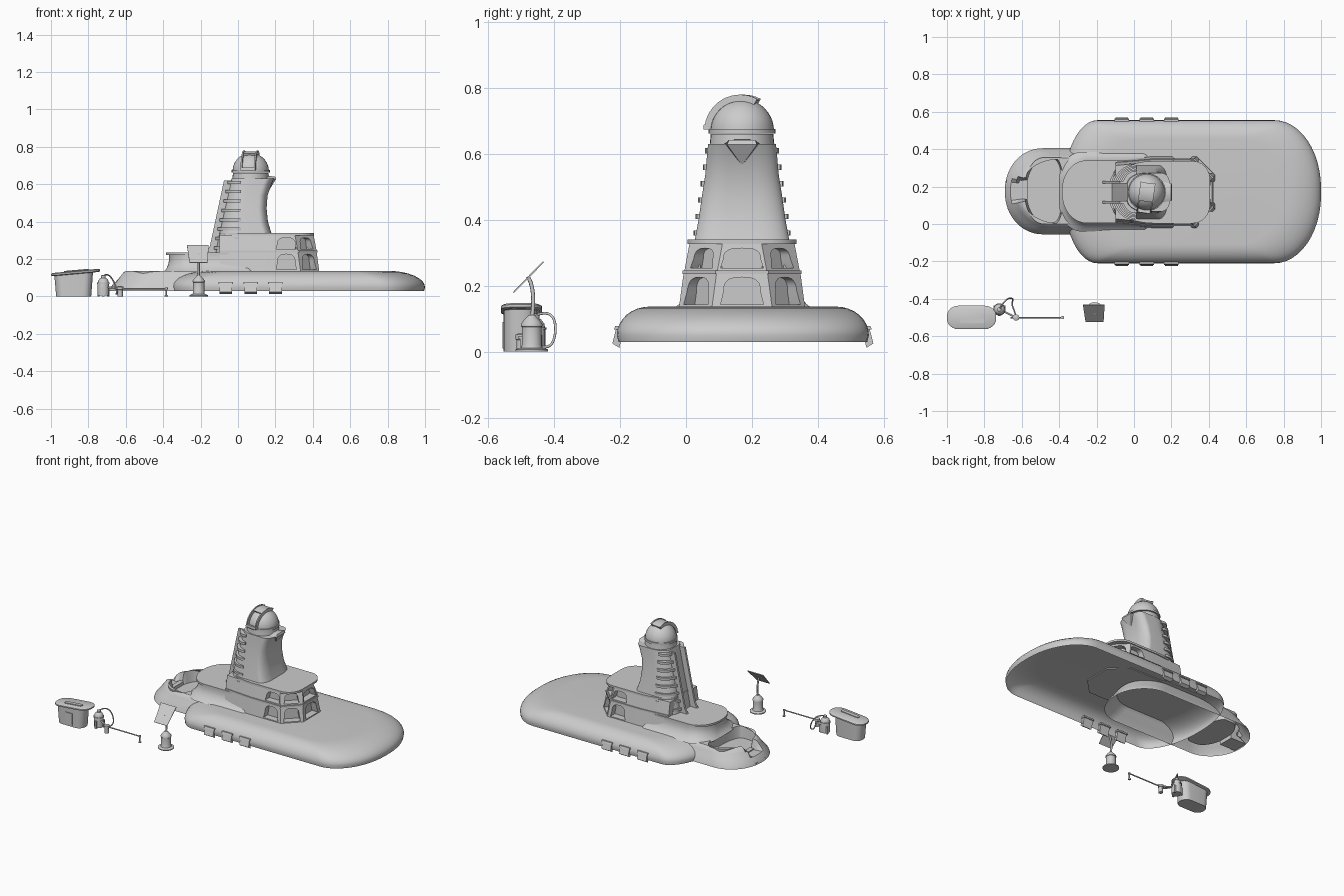
import bpy, bmesh, math
from mathutils import Vector, Matrix

if "Cube" in bpy.data.objects:
    bpy.data.objects.remove(bpy.data.objects["Cube"])

CY = 0.17  # centre line of the main building


def make(name, verts, faces):
    bm = bmesh.new()
    vs = [bm.verts.new(v) for v in verts]
    for f in faces:
        bm.faces.new([vs[i] for i in f])
    bmesh.ops.remove_doubles(bm, verts=bm.verts, dist=1e-5)
    bmesh.ops.recalc_face_normals(bm, faces=bm.faces)
    me = bpy.data.meshes.new(name)
    bm.to_mesh(me)
    bm.free()
    ob = bpy.data.objects.new(name, me)
    bpy.context.collection.objects.link(ob)
    return ob


def loft(name, rings, bottom=True, top=True):
    n = len(rings[0])
    faces = [(k*n+i, k*n+(i+1) % n, (k+1)*n+(i+1) % n, (k+1)*n+i)
             for k in range(len(rings)-1) for i in range(n)]
    if bottom:
        faces.append(tuple(range(n)))
    if top:
        faces.append(tuple(range((len(rings)-1)*n, len(rings)*n)))
    return make(name, [p for r in rings for p in r], faces)


def ring(x0, x1, y0, y1, rl, rr, ry, z, n=12):
    """Rounded rectangle with elliptical corners (rl left, rr right)."""
    pts = []
    for k, (cx, cy, rx) in enumerate([(x1-rr, y1-ry, rr), (x0+rl, y1-ry, rl),
                                      (x0+rl, y0+ry, rl), (x1-rr, y0+ry, rr)]):
        for i in range(n+1):
            a = math.pi/2*(k+i/n)
            pts.append((cx+rx*math.cos(a), cy+ry*math.sin(a), z))
    return pts


def prism(name, pts, z0, z1):
    return loft(name, [[(x, y, z0) for x, y in pts], [(x, y, z1) for x, y in pts]])


def lathe(name, x, y, prof, n=24):
    return loft(name, [[(x+r*math.cos(2*math.pi*i/n), y+r*math.sin(2*math.pi*i/n), z)
                        for i in range(n)] for r, z in prof])


def box(name, x0, x1, y0, y1, z0, z1):
    return prism(name, [(x0, y0), (x1, y0), (x1, y1), (x0, y1)], z0, z1)


def side_prism(name, yz, x0, x1):
    return loft(name, [[(x0, y, z) for y, z in yz], [(x1, y, z) for y, z in yz]])


def tube(name, pts, r):
    cu = bpy.data.curves.new(name, 'CURVE')
    cu.dimensions = '3D'
    cu.bevel_depth, cu.bevel_resolution, cu.use_fill_caps = r, 2, True
    sp = cu.splines.new('NURBS')
    sp.points.add(len(pts)-1)
    for p, c in zip(sp.points, pts):
        p.co = (*c, 1)
    sp.order_u, sp.use_endpoint_u = min(4, len(pts)), True
    ob = bpy.data.objects.new(name, cu)
    bpy.context.collection.objects.link(ob)


# Main rounded base, an open shell underneath
rings = [ring(-.37, .995, -.205, .55, .17, .24, .36, .03)]
for i in range(9):
    a = math.pi/2*i/8
    e, s = .2*(1-math.cos(a)), .1*(1-math.cos(a))
    rings.append(ring(-.375+e, 1-e, -.21+s, .555-s, .18, .25, .365-s, .05+.087*math.sin(a)))
loft("main_base", rings, bottom=False)

# Entrance annex with sunken courtyard and a gap in the rim for the stairs
def gap(r, z=.075):
    return [(x, y, min(h, z) if x < -.5 and abs(y-.18) < .055 else h) for x, y, h in r]

ann = [ring(-.69+d, .3-d, -.055+d*.7, .405-d*.7, .2, .2, .22-d*.7, z, 16)
       for d, z in [(0, .03), (.005, .045), (.03, .075), (.055, .11), (.07, .13), (.085, .137)]]
ann += [ring(-.585, -.375, 0, .355, .1, .05, .17, .137, 16),
        ring(-.575, -.38, .008, .347, .1, .05, .165, .06, 16)]
loft("annex", [gap(r) for r in ann], bottom=False)
for i in range(6):
    box("annex_step", -.685+i*.017, -.57, .13, .235, .035, .042+i*.008)

# Terrace rising out of the annex
loft("terrace", [ring(-.4+d, .1, -.04+e, .385-e, .12, .05, .15, z) for d, e, z in
                 [(0, 0, .13), (.015, .02, .145), (.027, .04, .17), (.032, .05, .2), (.032, .05, .222)]])
loft("terrace_rim", [ring(-.385, .1, .005, .34, .13, .05, .16, z) for z in (.222, .235)])

# Two arcaded storeys with a chamfered end
def plan(x1, h, z, c=.1):
    return [(x, y, z) for x, y in
            [(-.1, CY-h*.9), (.1, CY-h), (x1-c, CY-h), (x1, CY-h+c), (x1, CY+h-c),
             (x1-c, CY+h), (.1, CY+h), (-.1, CY+h*.9)]]

def arch(cx, cy, ang, w, z0, z1, depth):
    prof = [(-w/2, z0), (w/2, z0)]
    for i in range(13):
        a = math.pi*i/12
        c, s = math.cos(a), math.sin(a)
        prof.append((.43*w*math.copysign(abs(c)**.7, c), z0+(z1-z0)*(.45+.55*s**.7)))
    d = Vector((math.cos(ang), math.sin(ang), 0))
    t = Vector((-d.y, d.x, 0))
    o = Vector((cx, cy, 0))
    return [[tuple(o+d*k+t*u+Vector((0, 0, v))) for u, v in prof] for k in (-depth, .05)]

def storey(name, x1, h, z0, z1, dx, a0, a1, wide):
    ob = loft(name, [plan(x1, h, z0), plan(x1-dx, h-dx, z1)])
    xm, hm = x1-dx/2, h-dx/2
    spots = [(xm, CY, 0, .13)]
    for s in (-1, 1):
        spots += [(xm-.05, CY+s*(hm-.05), s*math.pi/4, wide), (.258, CY+s*hm, s*math.pi/2, .108)]
    for x, y, ang, w in spots:
        cut = loft("arch_cutter", arch(x, y, ang, w, a0, a1, .04))
        cut.hide_render = True
        m = ob.modifiers.new("arch", 'BOOLEAN')
        m.operation, m.solver, m.object = 'DIFFERENCE', 'EXACT', cut
        bpy.context.view_layer.objects.active = ob
        bpy.ops.object.modifier_apply(modifier=m.name)
        bpy.data.objects.remove(cut)

storey("lower_storey", .435, .192, .13, .24, .015, .143, .226, .105)
loft("storey_band", [plan(.425, .18, .236), plan(.425, .18, .247)])
storey("upper_storey", .42, .175, .245, .33, .016, .254, .314, .095)
loft("upper_roof", [ring(-.1, .407, CY-.166, CY+.166, .2, .09, .1, z, 6) for z in (.327, .34)])

# Tower body: z, left x, right x, half depth
T = [(.2, -.125, .21, .165), (.28, -.11, .195, .152), (.34, -.098, .178, .143), (.4, -.085, .16, .132),
     (.47, -.07, .153, .122), (.54, -.055, .158, .111), (.6, -.043, .178, .106), (.63, -.035, .192, .103)]
loft("tower", [ring(a, b, CY-h, CY+h, .1, .045, h*.6, z) for z, a, b, h in T])

# Louvre ledges stepping up both sides of the tower
for i in range(8):
    z = .262+i*.05
    f = i/7
    x0, h = -.14+.072*f, .158-.05*f
    for s in (-1, 1):
        pts = [(.015, CY+s*h)]
        for k in range(9):
            a = math.radians(90+k*7.5)
            pts.append((.0+(-x0)*math.cos(a), CY+s*(h+.004)*math.sin(a)))
        pts += [(x0*.95, CY+s*.05), (.0, CY+s*.05)]
        prism("louvre", pts, z-.01, z+.006)

# Vertical channel walls on the tower's left face
for s in (-1, 1):
    y = CY+s*.053
    loft("channel_wall", [[(a, y-.007, z), (b, y-.007, z), (b, y+.007, z), (a, y+.007, z)]
                          for a, b, z in [(-.175, 0, .225), (-.15, 0, .27), (-.075, 0, .62)]])

# Pointed spout at the top right of the tower
make("spout", [(.14, CY-.06, .625), (.203, CY-.045, .628), (.203, CY+.045, .628), (.14, CY+.06, .625),
               (.165, CY, .565), (.198, CY-.04, .642), (.198, CY+.04, .642), (.13, CY, .645)],
     [(0, 1, 4), (1, 2, 4), (2, 3, 4), (0, 4, 3), (1, 5, 6, 2), (0, 7, 5, 1), (3, 2, 6, 7), (5, 7, 6), (0, 3, 7)])

# Observatory dome with its shutter
DX = .068
lathe("dome_neck", DX, CY, [(.1, .61), (.095, .66)], 32)
lathe("dome_ring", DX, CY, [(.102, .662), (.102, .676)], 32)
lathe("dome", DX, CY, [(.097*math.cos(a), .67+.097*math.sin(a))
                       for a in [math.pi/2*i/10*.995 for i in range(11)]], 32)

def arc(name, r0, r1, x0, x1, a0, a1):
    A = [math.radians(a0+(a1-a0)*i/16) for i in range(17)]
    yz = [(-r1*math.cos(a), r1*math.sin(a)) for a in A]+[(-r0*math.cos(a), r0*math.sin(a)) for a in A[::-1]]
    ob = side_prism(name, yz, x0, x1)
    ob.matrix_world = Matrix.Translation((DX, CY, .67)) @ Matrix.Rotation(math.radians(-8), 4, 'Z')

arc("shutter", .09, .106, -.032, .032, 62, 118)
for x in (-.04, .032):
    arc("shutter_rail", .09, .11, x, x+.008, 2, 118)
arc("shutter_sill", .09, .113, -.04, .04, 2, 10)

# Dormer hatches along both sides of the base
for x in (-.065, .068, .2):
    for s in (-1, 1):
        c = .1725
        side_prism("hatch", [(c+s*d, z) for d, z in
                             [(.36, .072), (.384, .072), (.396, .025), (.375, .012)]], x-.034, x+.034)
        side_prism("hatch_hood", [(c+s*d, z) for d, z in
                                  [(.355, .078), (.387, .078), (.391, .068), (.355, .068)]], x-.039, x+.039)

# Field hut with a tilted roof
def tilt(r):
    return [(x, y, z+.09*(x+1)) for x, y, z in r]

loft("hut_body", [ring(-.972, -.785, -.553, -.452, .045, .045, .045, 0, 6),
                  tilt(ring(-.982, -.775, -.553, -.452, .045, .045, .045, .112, 6))])
loft("hut_roof", [tilt(ring(-1+d, -.737-d, -.562+d, -.437-d, .06, .06, .055-d, z, 6))
                  for d, z in [(.008, .108), (0, .112), (0, .12), (.008, .125)]])
loft("hut_roof_panel", [tilt(ring(-.93, -.8, -.53, -.505, .01, .01, .01, z, 3)) for z in (.12, .13)])
box("hut_door", -.9, -.85, -.557, -.54, .01, .09)

# Pump tank, hose and boom
lathe("tank", -.72, -.457, [(.03, .005), (.03, .07), (.027, .085), (.018, .097), (.012, .1), (.012, .112), (.004, .116)])
lathe("tank_band", -.72, -.457, [(.033, .068), (.033, .074)])
for k in range(3):
    a = 2.1*k+.5
    x, y = -.72+.03*math.cos(a), -.457+.03*math.sin(a)
    box("tank_foot", x-.006, x+.006, y-.006, y+.006, 0, .05)
tube("tank_hose", [(-.72, -.457, .11), (-.7, -.42, .125), (-.67, -.39, .1), (-.64, -.4, .02),
                   (-.66, -.43, .01), (-.635, -.47, .02), (-.63, -.5, .03)], .004)
lathe("boom_pivot", -.63, -.5, [(.014, 0), (.014, .035), (.017, .037), (.017, .052), (.008, .056)], 16)
tube("boom_link", [(-.7, -.465, .05), (-.63, -.5, .045)], .005)
tube("boom", [(-.66, -.5, .042), (-.385, -.5, .042)], .004)
lathe("boom_leg", -.383, -.5, [(.009, 0), (.009, .005), (.004, .008), (.004, .038), (.008, .038), (.008, .047)], 12)

# Solar panel on a stand
SX, SY = -.21, -.468
lathe("stand_base", SX, SY, [(.05, 0), (.05, .006), (.04, .012)])
lathe("stand_body", SX, SY, [(.034, .01), (.03, .02), (.03, .075), (.033, .077), (.033, .083),
                             (.025, .095), (.014, .106), (.01, .112)])
tube("stand_pole", [(SX, SY, .1), (SX, SY+.008, .15), (SX, SY+.006, .2), (SX, SY-.012, .228)], .006)
side_panel = [(-.525, .181), (-.522, .178), (-.431, .271), (-.434, .275)]
make("solar_panel", [(x+(.014 if z < .2 else 0)*s, y, z) for x, s in ((-.273, 1), (-.157, -.4))
                     for y, z in side_panel],
     [(0, 1, 2, 3), (4, 5, 6, 7)]+[(i, (i+1) % 4, 4+(i+1) % 4, 4+i) for i in range(4)])

# Smooth shading with crisp edges
bpy.ops.object.select_all(action='DESELECT')
for ob in bpy.context.scene.objects:
    if ob.type == 'MESH':
        ob.select_set(True)
        bpy.context.view_layer.objects.active = ob
bpy.ops.object.shade_smooth_by_angle(angle=math.radians(35))
